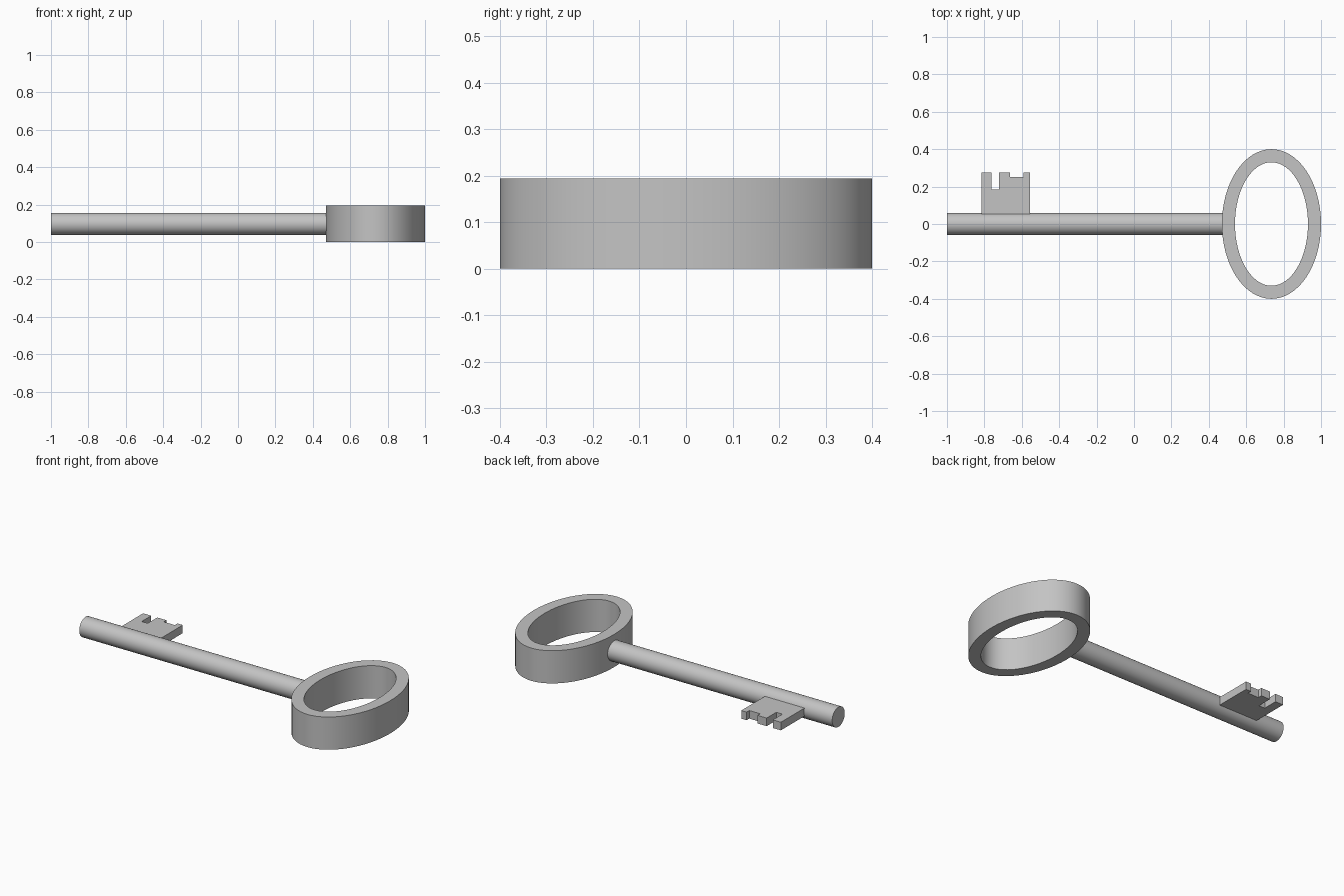
import bpy
import bmesh
from math import cos, sin, tau, radians

cube = bpy.data.objects.get("Cube")
if cube:
    bpy.data.objects.remove(cube, do_unlink=True)

MID_Z = 0.097

steel = bpy.data.materials.new("grey_steel")
steel.use_nodes = True
steel.diffuse_color = (0.55, 0.55, 0.55, 1)
steel.node_tree.nodes["Principled BSDF"].inputs["Base Color"].default_value = (0.55, 0.55, 0.55, 1)


def finish(obj, name, smooth=True):
    obj.name = obj.data.name = name
    obj.data.materials.append(steel)
    if smooth:
        bpy.ops.object.select_all(action="DESELECT")
        obj.select_set(True)
        bpy.context.view_layer.objects.active = obj
        bpy.ops.object.shade_smooth_by_angle(angle=radians(30))


def from_bmesh(bm, name, smooth=True):
    bmesh.ops.recalc_face_normals(bm, faces=bm.faces)
    mesh = bpy.data.meshes.new(name)
    bm.to_mesh(mesh)
    bm.free()
    obj = bpy.data.objects.new(name, mesh)
    bpy.context.collection.objects.link(obj)
    finish(obj, name, smooth)


# Oval handle: a rectangular section swept round an ellipse
bm = bmesh.new()
SIDES = 64
height = 2 * MID_Z
section = [(0.265, 0.4, 0), (0.265, 0.4, height), (0.195, 0.33, height), (0.195, 0.33, 0)]
loops = [[bm.verts.new((0.735 + rx * cos(tau * i / SIDES), ry * sin(tau * i / SIDES), z))
          for i in range(SIDES)] for rx, ry, z in section]
for k, a in enumerate(loops):
    b = loops[(k + 1) % len(loops)]
    for i in range(SIDES):
        j = (i + 1) % SIDES
        bm.faces.new((a[i], a[j], b[j], b[i]))
from_bmesh(bm, "oval_handle")

# Round shaft, its inner end buried in the handle wall
start, end = -1.0, 0.5
bpy.ops.mesh.primitive_cylinder_add(vertices=48, radius=0.059, depth=end - start,
                                    location=((start + end) / 2, 0, MID_Z),
                                    rotation=(0, radians(90), 0))
finish(bpy.context.object, "shaft")

# Notched bit: flat outline extruded to a plate
outline = [(-0.815, 0.03), (-0.815, 0.275), (-0.762, 0.275), (-0.762, 0.185),
           (-0.722, 0.185), (-0.722, 0.275), (-0.662, 0.275), (-0.662, 0.25),
           (-0.59, 0.25), (-0.59, 0.275), (-0.555, 0.275), (-0.555, 0.03)]
thick = 0.048
bm = bmesh.new()
face = bm.faces.new([bm.verts.new((x, y, MID_Z - thick / 2)) for x, y in outline])
top = bmesh.ops.extrude_face_region(bm, geom=[face])
bmesh.ops.translate(bm, vec=(0, 0, thick),
                    verts=[g for g in top["geom"] if isinstance(g, bmesh.types.BMVert)])
from_bmesh(bm, "key_bit", smooth=False)
